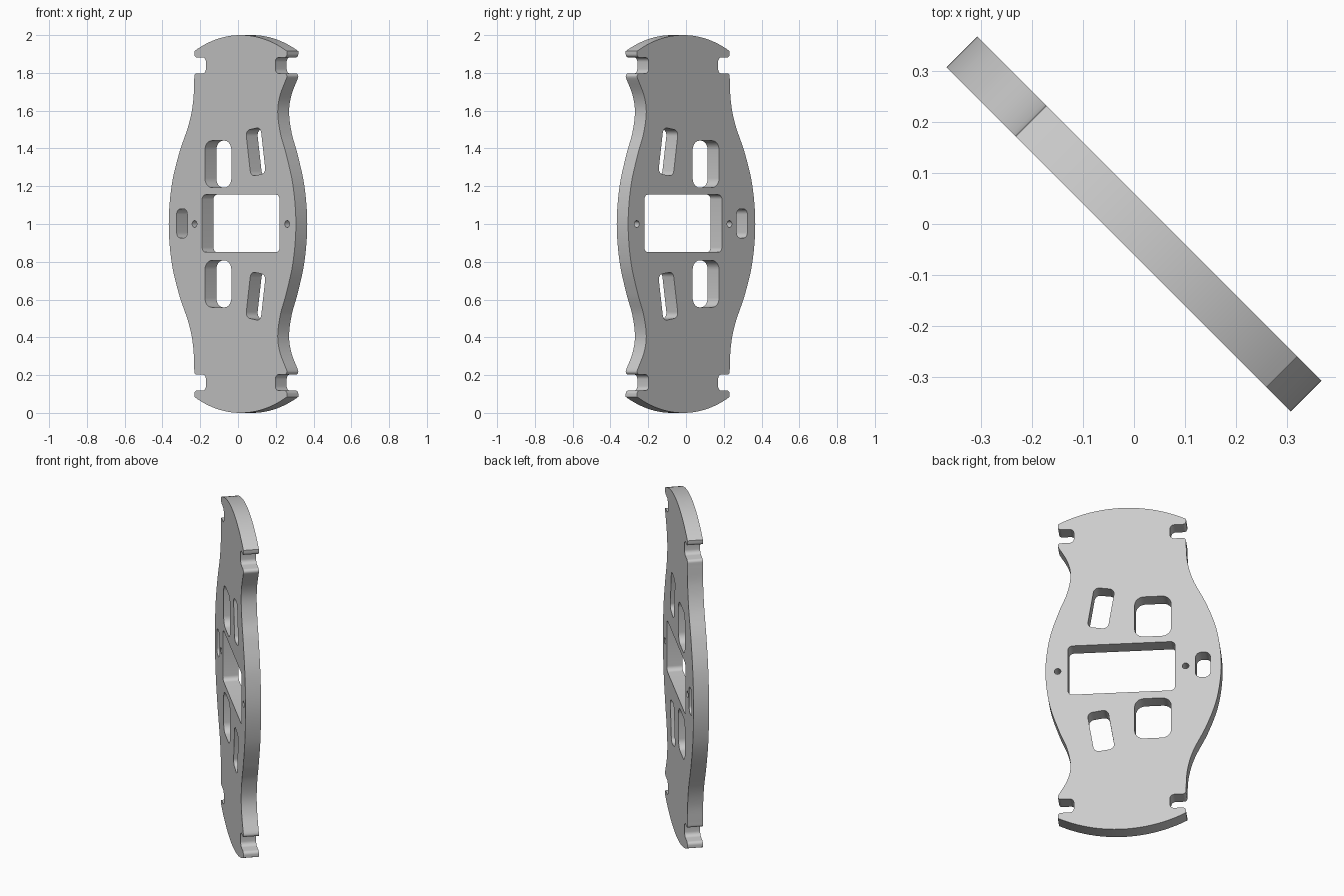
import bpy
import math
from mathutils import Vector, Matrix

THICKNESS = 0.085
MID_U = 0.062  # centre line of the end caps across the plate

cube = bpy.data.objects.get("Cube")
if cube:
    bpy.data.objects.remove(cube, do_unlink=True)


def smooth_path(points, steps=8):
    """Catmull-Rom path through the points, level with z at its start."""
    p = [Vector(q) for q in points]
    first = Vector((p[1].x, 2 * p[0].y - p[1].y))
    p = [first] + p + [2 * p[-1] - p[-2]]
    out = []
    for a, b, c, d in zip(p, p[1:], p[2:], p[3:]):
        for i in range(steps):
            t = i / steps
            out.append(0.5 * (2 * b + (c - a) * t + (2 * a - 5 * b + 4 * c - d) * t * t
                              + (3 * b - a - 3 * c + d) * t ** 3))
    return out + [p[-2]]


def round_corner(before, corner, after, radius, steps=6):
    """Circular fillet at one corner of a path."""
    before, corner, after = Vector(before), Vector(corner), Vector(after)
    d1, d2 = (before - corner).normalized(), (after - corner).normalized()
    half = d1.angle(d2) / 2
    centre = corner + (d1 + d2).normalized() * (radius / math.sin(half))
    reach = radius / math.tan(half)
    start = (corner + d1 * reach - centre).normalized()
    end = (corner + d2 * reach - centre).normalized()
    fillet = []
    for i in range(steps + 1):
        t = i / steps
        sweep = math.pi - 2 * half
        direction = (start * math.sin((1 - t) * sweep) + end * math.sin(t * sweep)) / math.sin(sweep)
        fillet.append(centre + direction * radius)
    return fillet


def rounded_slot(u, z, width, height, radius, tilt=0):
    """Rounded rectangle loop, turned by tilt degrees."""
    w, h = width / 2, height / 2
    corners = [Vector(c) for c in ((w, h), (-w, h), (-w, -h), (w, -h))]
    loop = []
    for i, c in enumerate(corners):
        loop += round_corner(corners[i - 1], c, corners[(i + 1) % 4], radius)
    turn = Matrix.Rotation(math.radians(tilt), 2)
    return [turn @ p + Vector((u, z)) for p in loop]


def upper_edge(side, flank):
    """Edge from mid height up one flank, round the notch and over to the top centre."""
    ear = MID_U + side * 0.347
    inner = ear - side * 0.087
    path = smooth_path(flank)
    hook = [(ear, 1.76), (ear, 1.797), (inner, 1.797), (inner, 1.882),
            (ear, 1.882), (ear, 1.92)]
    for i, radius in zip(range(1, 5), (0.016, 0.024, 0.024, 0.018)):
        path += round_corner(hook[i - 1], hook[i], hook[i + 1], radius)
    # shallow end arc
    arc_r = 0.75
    sweep = math.asin(0.347 / arc_r)
    for i in range(17):
        a = sweep * (1 - i / 16)
        path.append(Vector((MID_U + side * arc_r * math.sin(a),
                            2 - arc_r + arc_r * math.cos(a))))
    return path


# Outer outline: two upper flanks, mirrored below mid height
right = upper_edge(1, [(0.476, 1), (0.455, 1.2), (0.403, 1.37), (0.36, 1.48),
                       (0.34, 1.59), (0.357, 1.68), (0.406, 1.772)])
left = upper_edge(-1, [(-0.476, 1), (-0.455, 1.2), (-0.4, 1.37), (-0.325, 1.53),
                       (-0.293, 1.65), (-0.285, 1.772)])
top = right + left[-2::-1]
bottom = [Vector((p.x, 2 - p.y)) for p in top[-2:0:-1]]
loops = [top + bottom]

# Window, side slot and screw holes
loops.append(rounded_slot(0.064, 1.003, 0.58, 0.304, 0.025))
loops.append(rounded_slot(-0.377, 1.003, 0.08, 0.155, 0.03))
for u in (-0.283, 0.41):
    loops.append([Vector((u + 0.018 * math.cos(a), 1 + 0.018 * math.sin(a)))
                  for a in (math.tau * i / 20 for i in range(20))])

# Paired openings above and below the window
for s in (1, -1):
    loops.append(rounded_slot(-0.106, 1 + s * 0.317, 0.198, 0.248, 0.05))
    loops.append(rounded_slot(0.175, 1 + s * 0.382, 0.113, 0.247, 0.03, s * 9))

# Filled profile extruded to a plate standing diagonally
curve = bpy.data.curves.new("plate_profile", 'CURVE')
curve.dimensions = '2D'
curve.fill_mode = 'BOTH'
curve.extrude = THICKNESS / 2
for loop in loops:
    spline = curve.splines.new('POLY')
    spline.points.add(len(loop) - 1)
    for point, p in zip(spline.points, loop):
        point.co = (p.x, p.y, 0, 1)
    spline.use_cyclic_u = True

plate = bpy.data.objects.new("frame_plate", curve)
bpy.context.collection.objects.link(plate)
plate.rotation_euler = (math.radians(90), 0, math.radians(-45))

grey = bpy.data.materials.new("light_grey")
grey.use_nodes = True
colour = (0.6, 0.6, 0.6, 1)
grey.diffuse_color = colour
grey.node_tree.nodes["Principled BSDF"].inputs["Base Color"].default_value = colour
curve.materials.append(grey)

bpy.ops.object.select_all(action='DESELECT')
plate.select_set(True)
bpy.context.view_layer.objects.active = plate
bpy.ops.object.convert(target='MESH')
bpy.ops.object.shade_smooth_by_angle(angle=math.radians(30))
